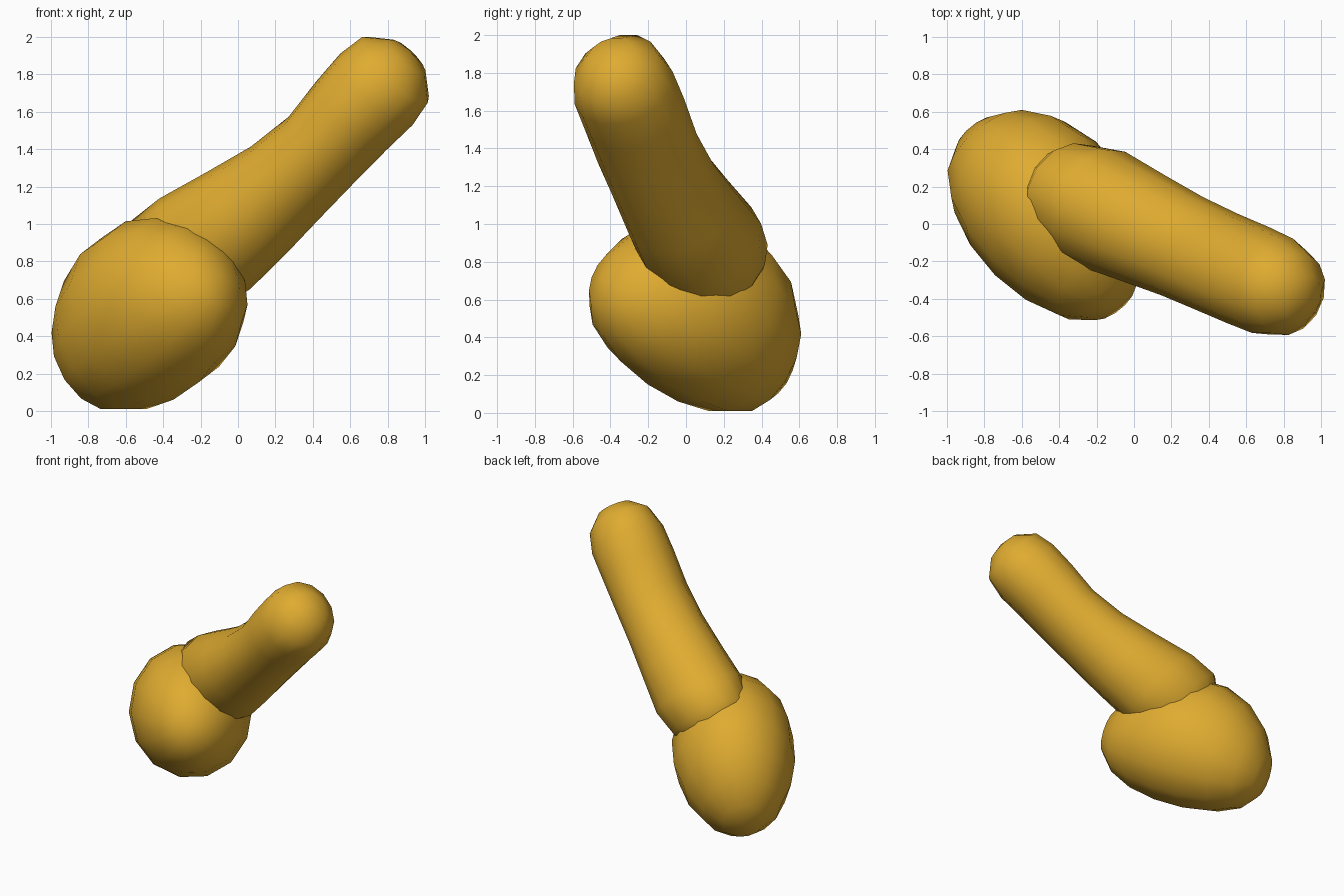
import bpy
import bmesh
import math
from mathutils import Vector

cube = bpy.data.objects.get("Cube")
if cube:
    bpy.data.objects.remove(cube, do_unlink=True)

gold = bpy.data.materials.new("golden yellow")
gold.use_nodes = True
colour = (0.74, 0.41, 0.03, 1)
gold.diffuse_color = colour
gold.node_tree.nodes["Principled BSDF"].inputs["Base Color"].default_value = colour


def loft(name, axis, stations, sides):
    """Skin oval rings (centre, width, height) set square to the axis, closed by a pole at each end."""
    axis = axis.normalized()
    u = axis.cross(Vector((0, 0, 1))).normalized()
    v = axis.cross(u)
    bm = bmesh.new()
    rings = []
    for centre, width, height in stations:
        if width == 0:
            rings.append([bm.verts.new(centre)] * sides)
            continue
        angles = [math.tau * i / sides for i in range(sides)]
        rings.append([bm.verts.new(centre + u * width * math.cos(a) + v * height * math.sin(a))
                      for a in angles])
    for low, high in zip(rings, rings[1:]):
        for i in range(sides):
            j = (i + 1) % sides
            corners = [low[i], low[j], high[j], high[i]]
            bm.faces.new(list(dict.fromkeys(corners)))
    bmesh.ops.recalc_face_normals(bm, faces=bm.faces)
    mesh = bpy.data.meshes.new(name)
    bm.to_mesh(mesh)
    bm.free()
    mesh.shade_smooth()
    mesh.materials.append(gold)
    obj = bpy.data.objects.new(name, mesh)
    bpy.context.collection.objects.link(obj)
    return obj


# Long rounded shaft: distance from the tip centre, half width, half height, share of drift
tip = Vector((0.74, -0.33, 1.72))
shaft_axis = Vector((0.66, -0.287, 0.694))
drift = Vector((-0.06, 0.04, 0.076))
profile = [(-0.28, 0, 0, 0), (-0.25, 0.13, 0.13, 0), (-0.15, 0.23, 0.25, 0),
           (0, 0.275, 0.272, 0), (0.2, 0.28, 0.262, 0), (0.45, 0.28, 0.247, -0.1),
           (0.72, 0.285, 0.265, 0.1), (1.0, 0.305, 0.305, 0.5), (1.3, 0.33, 0.345, 1),
           (1.5, 0.285, 0.335, 1.4), (1.66, 0.18, 0.2, 1.5), (1.74, 0, 0, 1.5)]
loft("shaft", shaft_axis,
     [(tip - shaft_axis * t + drift * k, w, h) for t, w, h, k in profile], 14)

# Egg-shaped bulb at the foot, its middle bowed slightly up and back
middle = Vector((-0.473, 0.055, 0.5))
bulb_axis = Vector((0.58, -0.71, 0.4)).normalized()
bow = Vector((0, 0.03, 0.04))
steps = 9
bulb = []
for i in range(steps + 1):
    w = -math.cos(math.pi * i / steps)
    swell = 0 if i in (0, steps) else math.sqrt(1 - w * w)
    centre = middle + bulb_axis * 0.655 * w + bow * (1 - 2 * w * w)
    bulb.append((centre, 0.442 * swell, 0.49 * swell))
loft("bulb", bulb_axis, bulb, 14)
